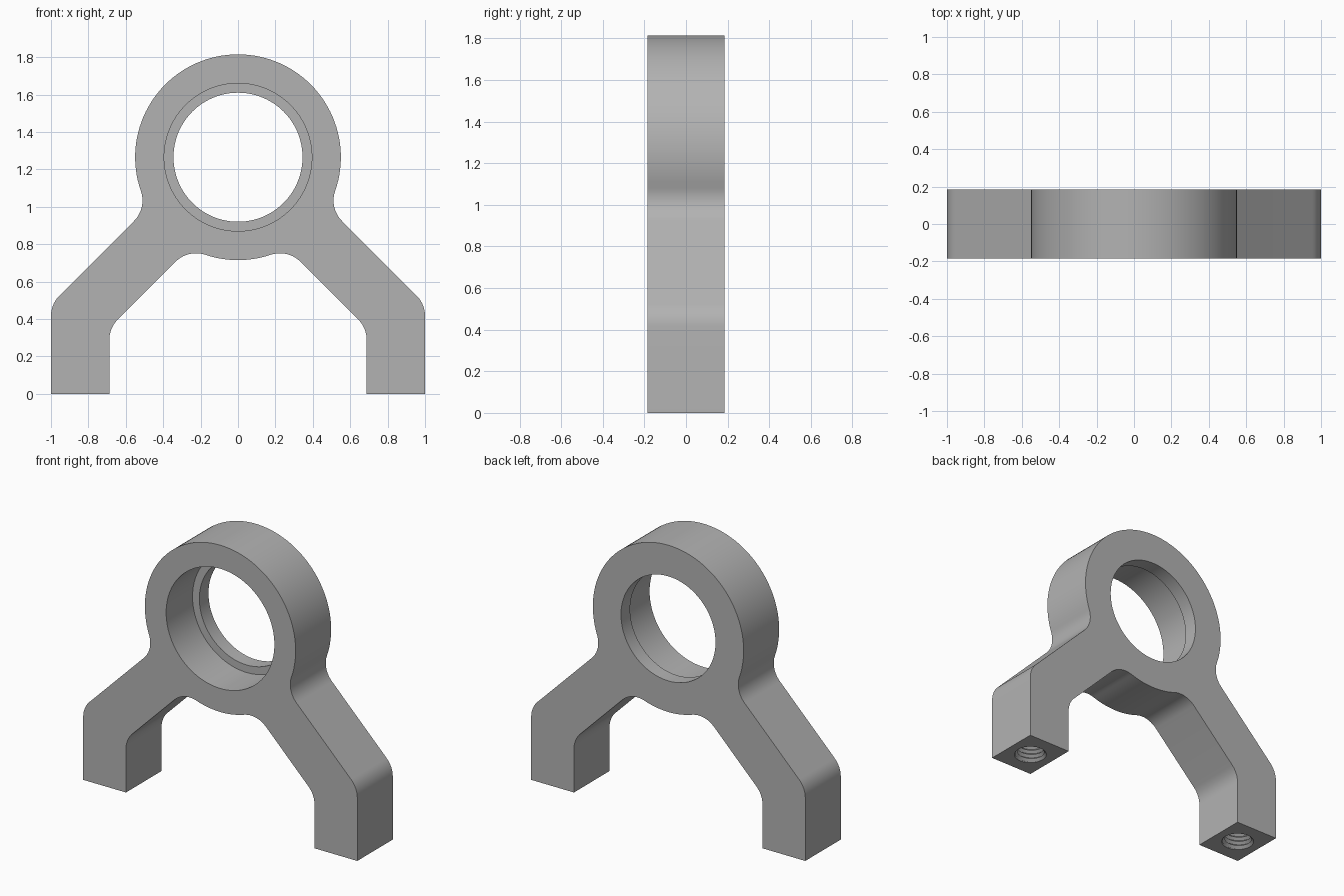
import bpy, bmesh, math
from mathutils import Matrix, Vector

if "Cube" in bpy.data.objects:
    bpy.data.objects.remove(bpy.data.objects["Cube"], do_unlink=True)

HALF_DEPTH = 0.185
RING_Z, RING_R = 1.265, 0.55
BORE_R, LIP_R, LIP_THICK = 0.395, 0.345, 0.095
FILLET = 0.155
FOOT_IN, FOOT_OUT = 0.688, 1.0
LEG_LOW, LEG_HIGH = 1.04, 1.48          # leg edges follow z = c - x
FOOT_X = (FOOT_IN + FOOT_OUT) / 2

grey = bpy.data.materials.new("metal grey")
grey.use_nodes = True
grey.diffuse_color = (0.45, 0.45, 0.45, 1)
grey.node_tree.nodes["Principled BSDF"].inputs["Base Color"].default_value = (0.45, 0.45, 0.45, 1)


def make_object(name, bm):
    bmesh.ops.recalc_face_normals(bm, faces=bm.faces)
    mesh = bpy.data.meshes.new(name)
    bm.to_mesh(mesh)
    bm.free()
    mesh.materials.append(grey)
    obj = bpy.data.objects.new(name, mesh)
    bpy.context.collection.objects.link(obj)
    return obj


def arc(cx, cz, r, start, end, steps):
    angles = [math.radians(start + (end - start) * i / steps) for i in range(steps + 1)]
    return [(cx + r * math.cos(a), cz + r * math.sin(a)) for a in angles]


def ring_fillet(c, side):
    """Centre of the fillet between the ring and the leg edge, and its angle from the ring."""
    k = c + side * FILLET * math.sqrt(2) - RING_Z
    reach = RING_R + FILLET
    x = (k + math.sqrt(2 * reach ** 2 - k ** 2)) / 2 if side > 0 else \
        (k + side * -math.sqrt(2 * reach ** 2 - k ** 2)) / 2
    z = k - x
    return x, RING_Z + z, math.degrees(math.atan2(z, x))


def cylinder(name, r1, r2, depth, matrix, segments):
    bm = bmesh.new()
    bmesh.ops.create_cone(bm, cap_ends=True, segments=segments, radius1=r1,
                          radius2=r2, depth=depth, matrix=matrix)
    return make_object(name, bm)


def thread_cutter(name, x, major, minor, pitch, turns, n=32):
    """Helical screw shape, starting a little below the foot."""
    bm = bmesh.new()
    roots, crests = [], []
    for k in range(turns * n + 1):
        a = 2 * math.pi * k / n
        z = pitch * (k / n - 2)
        for row, r, lift in ((roots, minor, 0), (crests, major, pitch / 2)):
            row.append(bm.verts.new((x + r * math.cos(a), r * math.sin(a), z + lift)))
    for k in range(turns * n):
        bm.faces.new((roots[k], roots[k + 1], crests[k + 1], crests[k]))
        if k + n < turns * n:
            bm.faces.new((crests[k], crests[k + 1], roots[k + n + 1], roots[k + n]))
    # close both ends with fans
    ends = bmesh.ops.holes_fill(bm, edges=[e for e in bm.edges if e.is_boundary], sides=0)
    bmesh.ops.poke(bm, faces=ends["faces"])
    return make_object(name, bm)


# Right half of the outline, from the ring's lowest point to its top
low_x, low_z, low_a = ring_fillet(LEG_LOW, -1)
high_x, high_z, high_a = ring_fillet(LEG_HIGH, 1)
setback = FILLET * math.tan(math.radians(22.5))
half = arc(0, RING_Z, RING_R, -90, low_a, 8)
half += arc(low_x, low_z, FILLET, low_a + 180, 45, 10)[1:]
half += arc(FOOT_IN - FILLET, LEG_LOW - FOOT_IN - setback, FILLET, 45, 0, 8)
half += [(FOOT_IN, 0), (FOOT_OUT, 0)]
half += arc(FOOT_OUT - FILLET, LEG_HIGH - FOOT_OUT - setback, FILLET, 0, 45, 8)
half += arc(high_x, high_z, FILLET, 225, high_a + 180, 10)
half += arc(0, RING_Z, RING_R, high_a, 90, 36)[1:]
outline = half + [(-x, z) for x, z in reversed(half[1:-1])]

# Bracket body
bm = bmesh.new()
face = bm.faces.new([bm.verts.new((x, -HALF_DEPTH, z)) for x, z in outline])
extruded = bmesh.ops.extrude_face_region(bm, geom=[face], use_keep_orig=True)
bmesh.ops.translate(bm, vec=Vector((0, 2 * HALF_DEPTH, 0)),
                    verts=[v for v in extruded["geom"] if isinstance(v, bmesh.types.BMVert)])
bracket = make_object("ring_bracket", bm)

# Stepped bore, leaving a lip at the back
along_y = Matrix.Rotation(math.pi / 2, 4, 'X')
front_start, lip_face = -0.3, HALF_DEPTH - LIP_THICK
cutters = [
    cylinder("bore_cutter", BORE_R, BORE_R, lip_face - front_start,
             Matrix.Translation((0, (front_start + lip_face) / 2, RING_Z)) @ along_y, 96),
    cylinder("lip_cutter", LIP_R, LIP_R, 1,
             Matrix.Translation((0, 0, RING_Z)) @ along_y, 96),
]
# Threaded holes in the feet
for side, x in (("left", FOOT_X), ("right", -FOOT_X)):
    cutters.append(thread_cutter(side + "_thread_cutter", x, 0.1, 0.082, 0.03, 12))
    cutters.append(cylinder(side + "_chamfer_cutter", 0.11, 0.08, 0.03,
                            Matrix.Translation((x, 0, 0.005)), 48))

bpy.context.view_layer.objects.active = bracket
for cutter in cutters:
    cutter.hide_render = True
    mod = bracket.modifiers.new(cutter.name, 'BOOLEAN')
    mod.operation = 'DIFFERENCE'
    mod.solver = 'EXACT'
    mod.object = cutter
    bpy.ops.object.modifier_apply(modifier=mod.name)
    bpy.data.objects.remove(cutter, do_unlink=True)

bpy.ops.object.select_all(action='DESELECT')
bracket.select_set(True)
bpy.ops.object.shade_smooth_by_angle(angle=math.radians(30))
